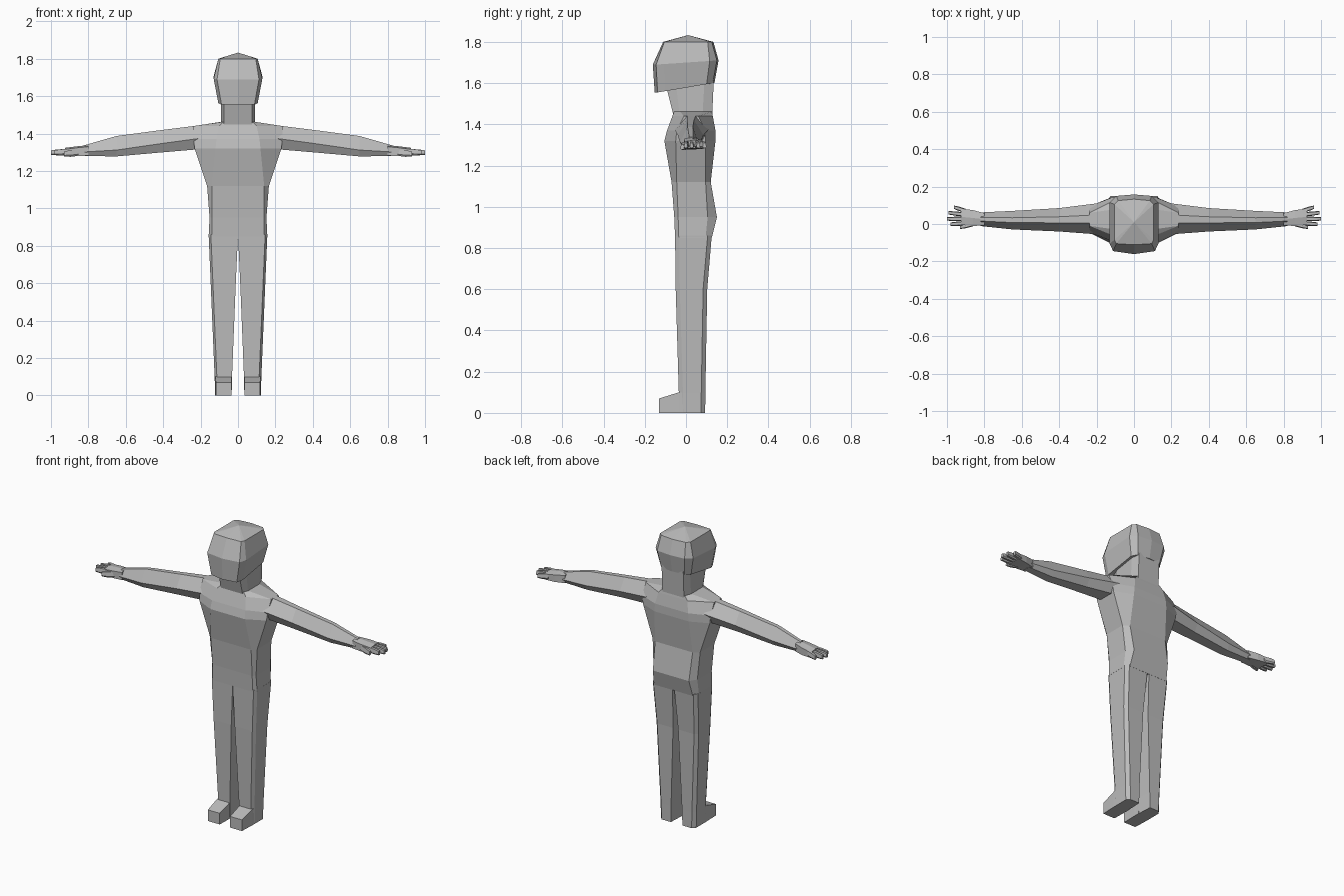
import bpy, bmesh
from mathutils import Vector

if "Cube" in bpy.data.objects:
    bpy.data.objects.remove(bpy.data.objects["Cube"])

grey = bpy.data.materials.new("body_grey")
grey.diffuse_color = (0.5, 0.5, 0.5, 1)
grey.use_nodes = True
grey.node_tree.nodes["Principled BSDF"].inputs["Base Color"].default_value = grey.diffuse_color


def loft(name, rings, mirror=False, peak=None):
    """Skin a stack of equal rings; the last ring may close to a peak."""
    bm = bmesh.new()
    vs = [[bm.verts.new(p) for p in r] for r in rings]
    n = len(vs[0])
    for a, b in zip(vs, vs[1:]):
        for i in range(n):
            j = (i + 1) % n
            bm.faces.new((a[i], a[j], b[j], b[i]))
    bm.faces.new(vs[0])
    if peak:
        top = bm.verts.new(peak)
        for i in range(n):
            bm.faces.new((vs[-1][i], vs[-1][(i + 1) % n], top))
    else:
        bm.faces.new(vs[-1])
    bmesh.ops.recalc_face_normals(bm, faces=bm.faces)
    me = bpy.data.meshes.new(name)
    bm.to_mesh(me)
    bm.free()
    me.materials.append(grey)
    ob = bpy.data.objects.new(name, me)
    bpy.context.collection.objects.link(ob)
    if mirror:
        ob.modifiers.new("mirror", 'MIRROR').use_mirror_merge = False
    return ob


def body_ring(zf, zb, w, cf, cb, yf, sf, sb, yb):
    """Symmetric ten-sided ring: centre and corner front, sides, corner and centre back."""
    half = [(cf, yf), (w, sf), (w, sb), (cb, yb)]
    yc0, yc1 = min(yf, yb), max(yf, yb)
    pts = [(0, yc0)] + half + [(0, yc1)] + [(-x, y) for x, y in reversed(half)]
    return [(x, y, zf + (zb - zf) * (y - yf) / (yb - yf)) for x, y in pts]


# torso, from hips to base of neck
loft("torso", [body_ring(z, z, *r) for z, r in [
    (0.85, (0.157, 0.14, 0.135, -0.053, -0.035, 0.095, 0.125)),
    (0.95, (0.152, 0.138, 0.125, -0.057, -0.038, 0.105, 0.15)),
    (1.12, (0.165, 0.14, 0.13, -0.07, -0.045, 0.095, 0.12)),
    (1.32, (0.232, 0.12, 0.12, -0.105, -0.05, 0.095, 0.143)),
    (1.37, (0.238, 0.115, 0.115, -0.092, -0.045, 0.095, 0.143)),
    (1.44, (0.238, 0.10, 0.10, -0.066, -0.01, 0.06, 0.13)),
    (1.462, (0.095, 0.08, 0.08, -0.058, -0.03, 0.08, 0.125))]])

# neck
loft("neck", [
    body_ring(1.44, 1.44, 0.092, 0.075, 0.075, -0.06, -0.03, 0.08, 0.127),
    body_ring(1.60, 1.62, 0.09, 0.075, 0.075, -0.10, -0.05, 0.09, 0.135)])

# head, flaring to the middle and closing to a low peak
head = [
    body_ring(1.555, 1.60, 0.105, 0.088, 0.08, -0.138, -0.10, 0.10, 0.13),
    body_ring(1.69, 1.71, 0.13, 0.112, 0.095, -0.145, -0.105, 0.115, 0.15),
    body_ring(1.80, 1.80, 0.105, 0.095, 0.085, -0.105, -0.085, 0.105, 0.125)]
for ring, bulge in zip(head, (0.014, 0.016, 0.006)):
    x, y, z = ring[0]
    ring[0] = (x, y - bulge, z)
    x, y, z = ring[5]
    ring[5] = (x, y + 0.008, z)
loft("head", head, peak=(0, 0.01, 1.833))


# legs
def leg_ring(z, xi, xo, yf, yb):
    return [(xi, yf, z), (xo - 0.012, yf, z), (xo, yf + 0.02, z),
            (xo, yb - 0.02, z), (xo - 0.018, yb, z), (xi + 0.006, yb, z)]


loft("leg", [leg_ring(*r) for r in [
    (0.0, 0.034, 0.122, -0.033, 0.093),
    (0.10, 0.032, 0.125, -0.035, 0.094),
    (0.60, 0.012, 0.146, -0.05, 0.103),
    (0.86, 0.0, 0.157, -0.053, 0.125)]], mirror=True)

# feet
loft("foot", [[(a, y, 0), (b, y, 0), (b, y, h), (a, y, h)] for y, a, b, h in [
    (-0.13, 0.036, 0.118, 0.07), (-0.034, 0.034, 0.122, 0.10),
    (0.0, 0.034, 0.122, 0.10)]], mirror=True)


# arms: narrow ridge on top, widest near the middle
def arm_ring(x, y0, y1, z0, zm, z1):
    c, d = (y0 + y1) / 2, (y1 - y0)
    return [(x, c - d * 0.3, z0), (x, y0, zm), (x, c - d * 0.13, z1),
            (x, c + d * 0.13, z1), (x, y1, zm), (x, c + d * 0.3, z0)]


loft("arm", [arm_ring(*r) for r in [
    (0.20, -0.055, 0.11, 1.317, 1.375, 1.445),
    (0.40, -0.04, 0.085, 1.300, 1.348, 1.42),
    (0.65, -0.029, 0.07, 1.278, 1.312, 1.387),
    (0.82, -0.011, 0.062, 1.280, 1.302, 1.338)]], mirror=True)


# hands
def box_ring(x, y0, y1, z0, z1):
    return [(x, y0, z0), (x, y1, z0), (x, y1, z1 - 0.008),
            (x, (y0 + y1) / 2, z1), (x, y0, z1 - 0.008)]


loft("palm", [box_ring(*r) for r in [
    (0.80, -0.008, 0.058, 1.282, 1.338),
    (0.86, -0.01, 0.074, 1.28, 1.332),
    (0.925, -0.005, 0.082, 1.282, 1.324)]], mirror=True)


def finger(name, base, tip, r0, r1):
    """Tapered six-sided finger between two points."""
    base, tip = Vector(base), Vector(tip)
    rings = []
    for t, r in ((0, r0), (0.6, r0), (1, r1)):
        c = base.lerp(tip, t)
        rings.append([(c.x, c.y + r * a, c.z + r * b * 1.4) for a, b in
                      ((-1, -.5), (-.5, -1), (.5, -1), (1, -.5), (.7, 1), (-.7, 1))])
    loft(name, rings, mirror=True)


for i, (y0, y1, xt) in enumerate([(0.004, -0.001, 0.982), (0.028, 0.027, 1.0),
                                  (0.05, 0.06, 0.992), (0.07, 0.09, 0.963)]):
    finger(f"finger_{i + 1}", (0.90, y0, 1.302), (xt, y1, 1.298), 0.0115, 0.009)
finger("thumb", (0.845, 0.005, 1.30), (0.93, -0.018, 1.29), 0.013, 0.009)
